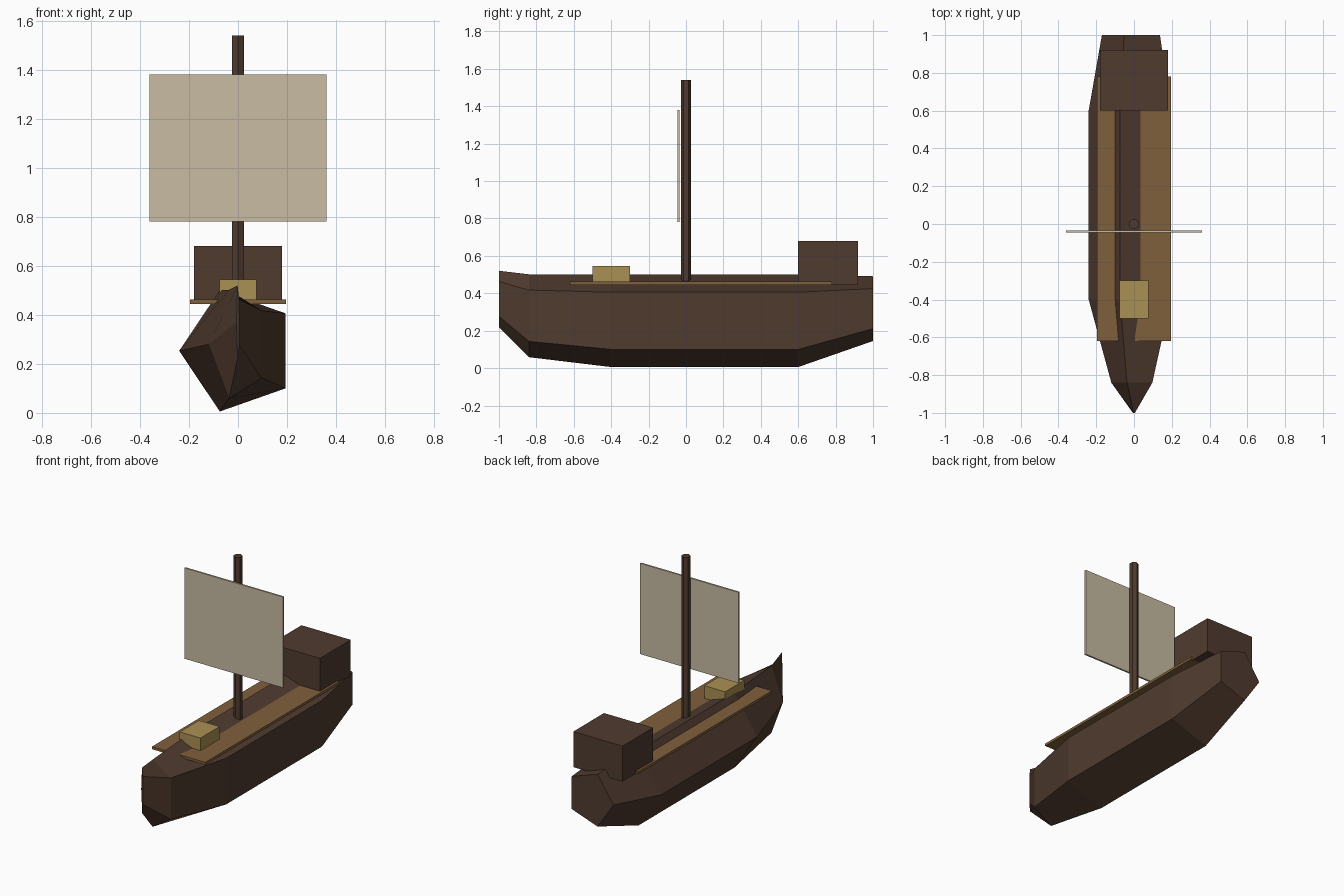
import bpy
import bmesh
import math

default = bpy.data.objects.get("Cube")
if default:
    bpy.data.objects.remove(default, do_unlink=True)


def srgb(code):
    """Hex colour to linear RGBA."""
    vals = [int(code[i:i + 2], 16) / 255 for i in range(0, 6, 2)]
    return [v / 12.92 if v <= 0.04045 else ((v + 0.055) / 1.055) ** 2.4 for v in vals] + [1]


def material(name, code):
    mat = bpy.data.materials.new(name)
    mat.use_nodes = True
    mat.diffuse_color = srgb(code)
    mat.node_tree.nodes["Principled BSDF"].inputs["Base Color"].default_value = srgb(code)
    return mat


dark_wood = material("dark wood", "503B2F")
deck_wood = material("deck wood", "80603C")
straw = material("straw yellow", "AA9053")
canvas = material("canvas", "C8BCA3")


def add_object(name, bm, mat):
    bmesh.ops.recalc_face_normals(bm, faces=bm.faces)
    mesh = bpy.data.meshes.new(name)
    bm.to_mesh(mesh)
    bm.free()
    mesh.materials.append(mat)
    obj = bpy.data.objects.new(name, mesh)
    bpy.context.collection.objects.link(obj)
    return obj


def box(name, xs, ys, zs, mat):
    """Box spanning the given ranges."""
    bm = bmesh.new()
    bmesh.ops.create_cube(bm, size=1)
    for v in bm.verts:
        v.co = [(a + b) / 2 + c * (b - a) for c, (a, b) in zip(v.co, (xs, ys, zs))]
    return add_object(name, bm, mat)


# Hull: five-sided rings lofted from bow to stern (y, centre z, half width, half height)
stations = [
    (-1.0, 0.37, 0.006, 0.158),
    (-0.84, 0.28, 0.12, 0.233),
    (-0.4, 0.253, 0.24, 0.26),
    (0.6, 0.253, 0.24, 0.26),
    (1.0, 0.318, 0.17, 0.182),
]
SIDES = 5
bm = bmesh.new()
rings = []
for y, cz, rx, rz in stations:
    angles = [math.pi + math.tau * i / SIDES for i in range(SIDES)]
    rings.append([bm.verts.new((rx * math.cos(a), y, cz + rz * math.sin(a))) for a in angles])
for a, b in zip(rings, rings[1:]):
    for i in range(SIDES):
        j = (i + 1) % SIDES
        bm.faces.new((a[i], a[j], b[j], b[i]))
bm.faces.new(rings[0])
bm.faces.new(rings[-1])
add_object("hull", bm, dark_wood)

# Deck, cabin, cargo and sail
box("deck", (-0.195, 0.195), (-0.62, 0.78), (0.445, 0.462), deck_wood)
box("cabin", (-0.18, 0.18), (0.6, 0.92), (0.445, 0.68), dark_wood)
box("cargo_crate", (-0.076, 0.076), (-0.5, -0.3), (0.46, 0.545), straw)
box("sail", (-0.36, 0.36), (-0.046, -0.034), (0.78, 1.38), canvas)

# Mast: six-sided post
bm = bmesh.new()
bmesh.ops.create_cone(bm, cap_ends=True, segments=6, radius1=0.028, radius2=0.028, depth=1.08)
for v in bm.verts:
    v.co.z += 1.0
mast = add_object("mast", bm, dark_wood)
